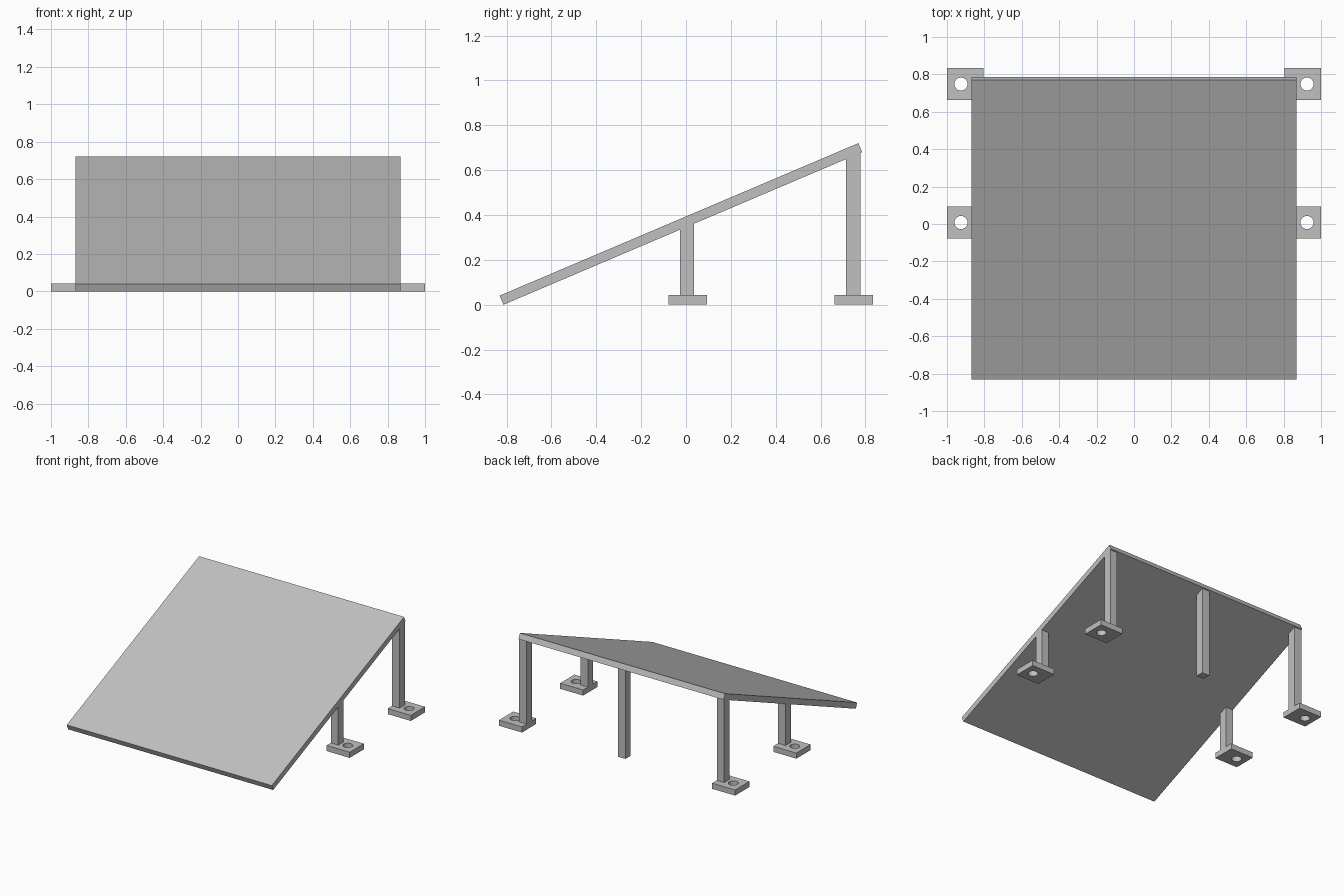
import bpy, bmesh, math

cube = bpy.data.objects.get("Cube")
if cube:
    bpy.data.objects.remove(cube, do_unlink=True)

# Single plain grey
grey = bpy.data.materials.new("plain_grey")
grey.use_nodes = True
grey.diffuse_color = (0.53, 0.53, 0.53, 1)
grey.node_tree.nodes["Principled BSDF"].inputs["Base Color"].default_value = grey.diffuse_color

HALF_W = 0.868          # half width of the sloped panel
LEG = 0.063             # square leg section
FOOT_H = 0.043
FRONT, BACK = (-0.814, 0.0), (0.786, 0.68)   # underside line of panel (y, z)
SLOPE = (BACK[1] - FRONT[1]) / (BACK[0] - FRONT[0])


def underside(y):
    return FRONT[1] + SLOPE * (y - FRONT[0])


def finish(name, bm):
    bmesh.ops.recalc_face_normals(bm, faces=bm.faces)
    mesh = bpy.data.meshes.new(name)
    bm.to_mesh(mesh)
    bm.free()
    mesh.materials.append(grey)
    obj = bpy.data.objects.new(name, mesh)
    bpy.context.collection.objects.link(obj)
    return obj


def side_prism(name, profile, x0, x1):
    """Extrude a (y, z) profile across x."""
    bm = bmesh.new()
    face = bm.faces.new([bm.verts.new((x0, y, z)) for y, z in profile])
    ext = bmesh.ops.extrude_face_region(bm, geom=[face])["geom"]
    moved = [v for v in ext if isinstance(v, bmesh.types.BMVert)]
    bmesh.ops.translate(bm, verts=moved, vec=(x1 - x0, 0, 0))
    return finish(name, bm)


def leg(name, x, y, z0):
    a, b = y - LEG / 2, y + LEG / 2
    side_prism(name, [(a, z0), (b, z0), (b, underside(b)), (a, underside(a))],
               x - LEG / 2, x + LEG / 2)


def foot(name, side, y):
    """Rectangular plate with a round bolt hole."""
    bm = bmesh.new()
    x0, x1, d = side * (HALF_W - LEG), side, 0.086
    hole_x, r, n = side * 0.925, 0.035, 32
    outer = [(x0, y - d), (x1, y - d), (x1, y + d), (x0, y + d)]
    inner = [(hole_x + r * math.cos(math.tau * i / n),
              y + r * math.sin(math.tau * i / n)) for i in range(n)]
    edges = []
    for loop in (outer, inner):
        vs = [bm.verts.new((px, py, 0)) for px, py in loop]
        edges += [bm.edges.new((vs[i - 1], vs[i])) for i in range(len(vs))]
    bmesh.ops.triangle_fill(bm, edges=edges, use_beauty=True)
    ext = bmesh.ops.extrude_face_region(bm, geom=bm.faces[:])["geom"]
    moved = [v for v in ext if isinstance(v, bmesh.types.BMVert)]
    bmesh.ops.translate(bm, verts=moved, vec=(0, 0, FOOT_H))
    obj = finish(name, bm)
    bpy.context.view_layer.objects.active = obj
    obj.select_set(True)
    bpy.ops.object.shade_smooth_by_angle(angle=math.radians(30))
    obj.select_set(False)


# Sloped panel
angle, thick = math.atan(SLOPE), 0.044
dy, dz = -thick * math.sin(angle), thick * math.cos(angle)
side_prism("sloped_panel",
           [FRONT, BACK, (BACK[0] + dy, BACK[1] + dz), (FRONT[0] + dy, FRONT[1] + dz)],
           -HALF_W, HALF_W)

# Corner legs and bolt-down feet on both sides
for side, label in ((1, "left"), (-1, "right")):
    for row, leg_y, foot_y in (("middle", 0.004, 0.008), ("back", 0.746, 0.748)):
        leg(f"{row}_{label}_leg", side * (HALF_W - LEG / 2), leg_y, FOOT_H)
        foot(f"{row}_{label}_foot", side, foot_y)

# Centre back leg reaching the ground
leg("back_centre_leg", 0, 0.746, 0)
